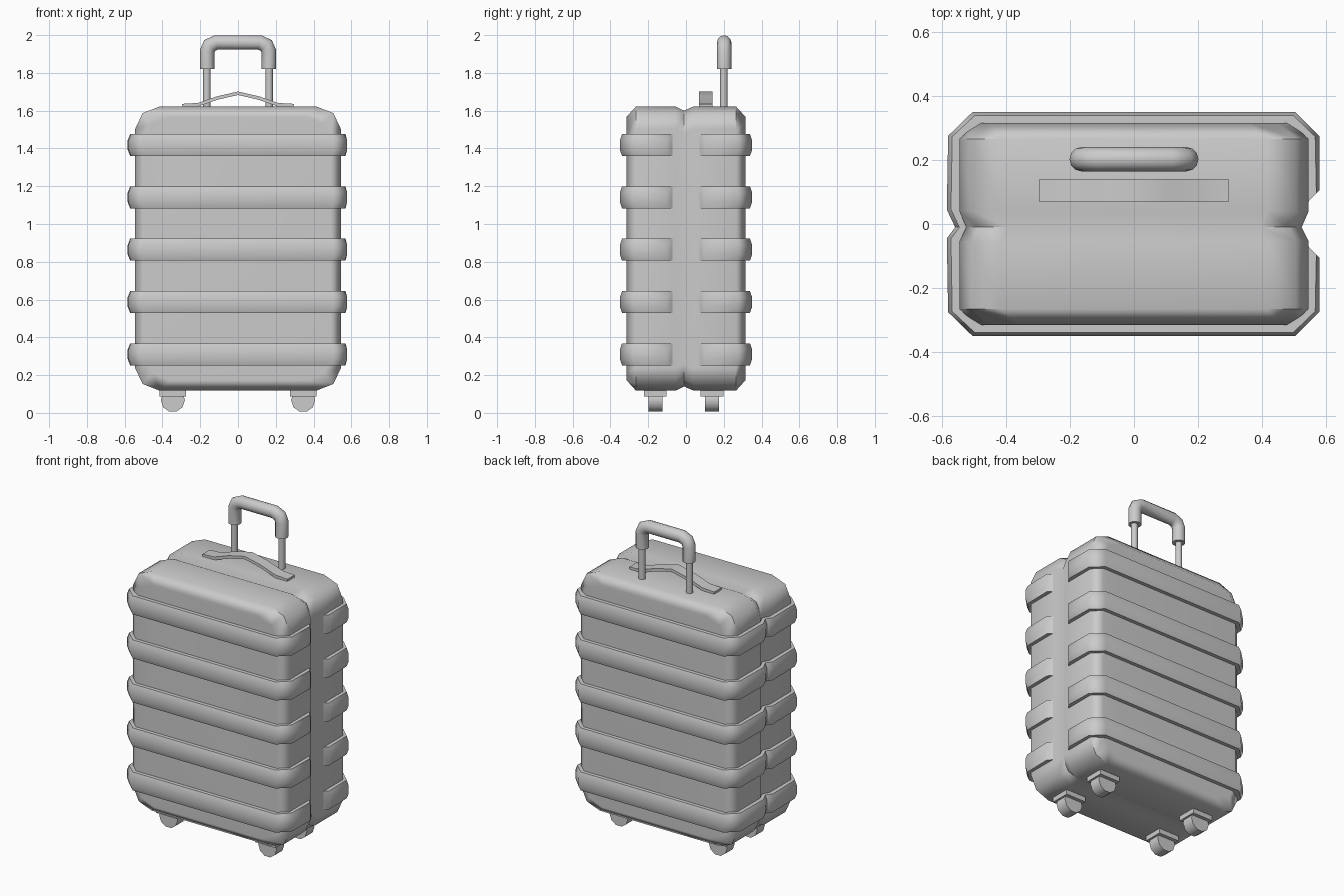
import bpy, bmesh, math
from mathutils import Vector

if "Cube" in bpy.data.objects:
    bpy.data.objects.remove(bpy.data.objects["Cube"])

grey = bpy.data.materials.new("plain_grey")
grey.use_nodes = True
GREY = (0.6, 0.6, 0.6, 1)
grey.diffuse_color = GREY
grey.node_tree.nodes["Principled BSDF"].inputs["Base Color"].default_value = GREY


def loft(name, rings, closed=True, weighted=False, angle=50):
    """Skin a list of equal point rings and cap both ends."""
    bm = bmesh.new()
    rows = [[bm.verts.new(p) for p in ring] for ring in rings]
    n = len(rows[0])
    for a, b in zip(rows, rows[1:]):
        for i in range(n):
            j = (i + 1) % n
            bm.faces.new((a[i], a[j], b[j], b[i]))
    bm.faces.new(rows[0])
    bm.faces.new(rows[-1])
    bmesh.ops.recalc_face_normals(bm, faces=bm.faces)
    mesh = bpy.data.meshes.new(name)
    bm.to_mesh(mesh)
    bm.free()
    obj = bpy.data.objects.new(name, mesh)
    bpy.context.collection.objects.link(obj)
    return finish(obj, name, weighted, angle)


def finish(obj, name, weighted=False, angle=50):
    obj.name = name
    obj.data.materials.clear()
    obj.data.materials.append(grey)
    bpy.ops.object.select_all(action='DESELECT')
    bpy.context.view_layer.objects.active = obj
    obj.select_set(True)
    bpy.ops.object.shade_smooth_by_angle(angle=math.radians(angle))
    if weighted:
        mod = obj.modifiers.new("even_shading", 'WEIGHTED_NORMAL')
        mod.keep_sharp = True
    return obj


def box(name, size, loc):
    bpy.ops.mesh.primitive_cube_add(size=1, location=loc)
    obj = bpy.context.object
    obj.scale = size
    return finish(obj, name)


def rod(name, radius, depth, loc, sides, turn=(0, 0, 0)):
    bpy.ops.mesh.primitive_cylinder_add(vertices=sides, radius=radius, depth=depth,
                                        location=loc, rotation=turn)
    return finish(bpy.context.object, name)


def sweep(path, section):
    """Rings of a section (side, up) along a path in the XZ plane, mitred."""
    rings = []
    for i, p in enumerate(path):
        before = (p - path[max(i - 1, 0)]).normalized()
        after = (path[min(i + 1, len(path) - 1)] - p).normalized()
        tangent = (before + after).normalized()
        normal = Vector((-tangent.z, 0, tangent.x))
        stretch = 1 / max(tangent.dot(after if after.length else before), 0.5)
        rings.append([p + Vector((0, s, 0)) + normal * u * stretch for s, u in section])
    return rings


# Shell: corner-cut outline lofted from front to back with a pinched seam
MID, HALF_W, HALF_H = 0.87, 0.545, 0.752
corner = [(0, 0.12), (0.04, 0.035), (0.13, 0)]


def shell_ring(y, inset):
    quarter = [(HALF_W - inset - dx, HALF_H - inset - dz) for dx, dz in corner]
    right = quarter + [(-x, z) for x, z in reversed(quarter)]
    loop = right + [(-x, -z) for x, z in right]
    return [(x, y, MID + z) for x, z in loop]


shell_steps = [(-0.315, 0.055), (-0.265, 0), (-0.055, 0), (-0.01, 0.022),
               (0.04, 0), (0.265, 0), (0.315, 0.055)]
loft("shell", [shell_ring(y, i) for y, i in shell_steps], weighted=True)

# Ribs: slightly crowned bands around both halves, open on one side
inner = [(0.525, 0.08), (0.525, 0.265), (0.475, 0.3), (-0.475, 0.3),
         (-0.525, 0.265), (-0.525, 0.05), (-0.5, -0.01)]
outer = [(0.578, 0.105), (0.578, 0.275), (0.503, 0.35), (-0.503, 0.35),
         (-0.58, 0.275), (-0.584, 0.045), (-0.558, -0.01)]
inner[0] = (0.525, 0.05)
rib_half = 0.058


def rib(name, z, side):
    rings = []
    for (ix, iy), (ox, oy) in zip(inner, outer):
        a, b = Vector((ix, iy)), Vector((ox, oy))
        edge = b + (a - b).normalized() * 0.013
        if side < 0:
            a.y, b.y, edge.y = [-0.02 - v if abs(v + 0.01) < 0.001 else -v
                                for v in (a.y, b.y, edge.y)]
        rings.append([(a.x, a.y, z - rib_half), (edge.x, edge.y, z - rib_half),
                      (b.x, b.y, z - 0.025), (b.x, b.y, z + 0.025),
                      (edge.x, edge.y, z + rib_half), (a.x, a.y, z + rib_half)])
    loft(name, rings, weighted=True)


for n in range(5):
    z = 0.31 + n * 0.277
    rib(f"front_rib_{n + 1}", z, -1)
    rib(f"back_rib_{n + 1}", z, 1)

# Casters: mounting plate and faceted wheel
for x, xname in ((0.345, "left"), (-0.345, "right")):
    for y, yname in ((-0.162, "front"), (0.138, "back")):
        box(f"{yname}_{xname}_wheel_mount", (0.14, 0.12, 0.06), (x, y, 0.118))
        rod(f"{yname}_{xname}_wheel", 0.064, 0.075, (x, y, 0.068), 10,
            (math.pi / 2, math.pi / 10, 0))

# Telescopic handle: two rods and a bent round grip
for x, xname in ((0.165, "left"), (-0.165, "right")):
    rod(f"{xname}_handle_rod", 0.02, 0.26, (x, 0.2, 1.72), 12)
half = [Vector((-0.163, 0.202, 1.82)), Vector((-0.163, 0.202, 1.915)),
        Vector((-0.15, 0.202, 1.945)), Vector((-0.115, 0.202, 1.961))]
grip_path = half + [Vector((-p.x, p.y, p.z)) for p in reversed(half)]
circle = [(0.038 * math.cos(k * math.pi / 6), 0.038 * math.sin(k * math.pi / 6))
          for k in range(12)]
loft("handle_grip", sweep(grip_path, circle))

# Carry strap: thin arched band
arch = [Vector((x, 0.105, z)) for x, z in
        ((-0.295, 1.627), (-0.21, 1.632), (-0.11, 1.667), (0, 1.692))]
arch += [Vector((-p.x, p.y, p.z)) for p in reversed(arch[:-1])]
band = [(-0.036, -0.009), (0.036, -0.009), (0.036, 0.009), (-0.036, 0.009)]
loft("carry_strap", sweep(arch, band))
